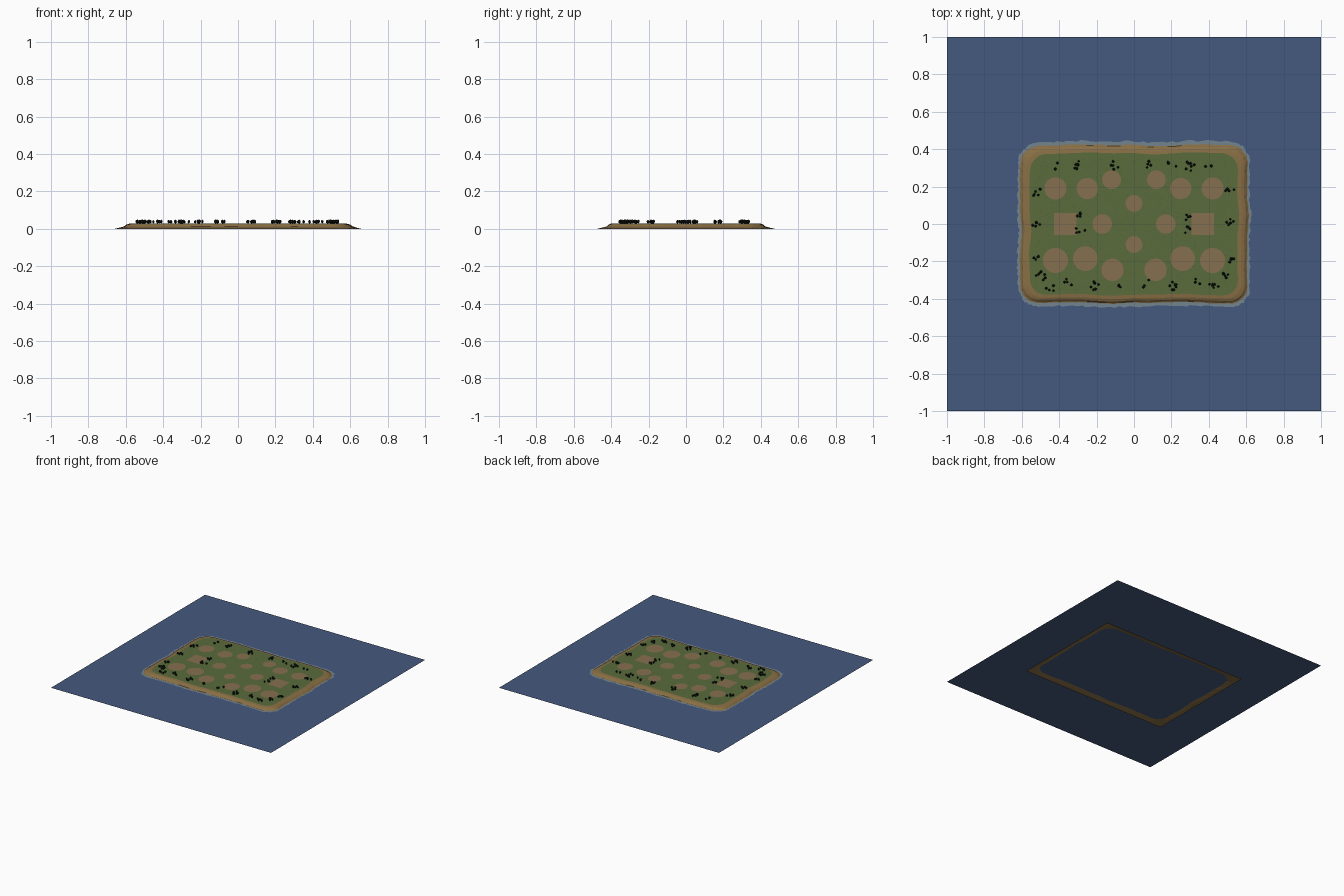
import bpy, bmesh, math, random
from mathutils import Matrix

if "Cube" in bpy.data.objects:
    bpy.data.objects.remove(bpy.data.objects["Cube"])

random.seed(7)
WATER_Z, TOP_Z = 0.011, 0.030


def material(name, rgb):
    m = bpy.data.materials.new(name)
    m.diffuse_color = (*rgb, 1)
    m.use_nodes = True
    m.node_tree.nodes["Principled BSDF"].inputs["Base Color"].default_value = m.diffuse_color
    return m


SEA = material("sea_blue", (0.06, 0.10, 0.21))
FOAM = material("foam_grey", (0.17, 0.23, 0.28))
SAND = material("sand_brown", (0.25, 0.16, 0.06))
GRASS = material("grass_green", (0.10, 0.15, 0.045))
TUFT = material("tuft_green", (0.075, 0.115, 0.035))
DIRT = material("dirt_tan", (0.24, 0.16, 0.08))
BUSH = material("bush_dark", (0.008, 0.012, 0.008))


def make(name, bm, *mats):
    me = bpy.data.meshes.new(name)
    bm.to_mesh(me)
    bm.free()
    for m in mats:
        me.materials.append(m)
    ob = bpy.data.objects.new(name, me)
    bpy.context.collection.objects.link(ob)
    return ob


def rounded_rect(hx, hy, r, wob=0.0, jag=0.0, arc=10, side=28):
    """Rounded rectangle outline with a gentle wave and a random ragged edge."""
    pts = []
    corners = [(1, 1), (-1, 1), (-1, -1), (1, -1)]
    arcs = []
    for k, (sx, sy) in enumerate(corners):
        cx, cy = sx * (hx - r), sy * (hy - r)
        arcs.append([(cx + r * math.cos((k + i / arc) * math.pi / 2),
                      cy + r * math.sin((k + i / arc) * math.pi / 2))
                     for i in range(arc + 1)])
    for k in range(4):
        pts += arcs[k]
        a, b = arcs[k][-1], arcs[(k + 1) % 4][0]
        pts += [(a[0] + (b[0] - a[0]) * i / side, a[1] + (b[1] - a[1]) * i / side)
                for i in range(1, side)]
    out = []
    for x, y in pts:
        t = math.atan2(y / hy, x / hx)
        d = wob * (math.sin(7 * t + 1) + 0.6 * math.sin(13 * t)) + random.uniform(-jag, jag)
        l = math.hypot(x, y)
        out.append((x * (1 + d / l), y * (1 + d / l)))
    return out


def bridge(bm, a, b):
    n = len(a)
    return [bm.faces.new((a[i], a[(i + 1) % n], b[(i + 1) % n], b[i])) for i in range(n)]


# sea sheet
bm = bmesh.new()
bmesh.ops.create_grid(bm, x_segments=1, y_segments=1, size=1,
                      matrix=Matrix.Translation((0, 0, WATER_Z)))
make("sea", bm, SEA)

# island: rectangular submerged skirt rising to a rounded sandy bank and grass top
bm = bmesh.new()
profile = [(0.660, 0.475, 0.002, 0.000, 0.000, 0.000),
           (0.635, 0.450, 0.080, 0.005, 0.003, 0.002),
           (0.605, 0.418, 0.100, 0.013, 0.004, 0.003),
           (0.592, 0.408, 0.095, 0.023, 0.004, 0.001),
           (0.575, 0.396, 0.090, 0.028, 0.004, 0.000),
           (0.556, 0.378, 0.085, TOP_Z, 0.004, 0.001)]
rings = [[bm.verts.new((x, y, z)) for x, y in rounded_rect(hx, hy, r, w, j)]
         for hx, hy, r, z, w, j in profile]
for a, b in zip(rings, rings[1:]):
    bridge(bm, a, b)
bm.faces.new(rings[-1]).material_index = 1
make("island", bm, SAND, GRASS)

# foam band floating around the shore, ragged outside
bm = bmesh.new()
outer, inner = [[bm.verts.new((x, y, WATER_Z + 0.001)) for x, y in
                 rounded_rect(hx, hy, r, w, j, 16, 40)]
                for hx, hy, r, w, j in [(0.620, 0.441, 0.11, 0.004, 0.006),
                                        (0.590, 0.408, 0.10, 0.004, 0.0)]]
bridge(bm, outer, inner)
make("shore_foam", bm, FOAM)

# dirt clearings: round and square pads on the grass
bm = bmesh.new()
discs = [(0.42, 0.19, 0.059), (0.25, 0.19, 0.057), (0.12, 0.237, 0.050), (0.17, 0, 0.052),
         (0.42, -0.195, 0.067), (0.26, -0.185, 0.066), (0.115, -0.245, 0.060)]
pads = [(s * x, y, r) for x, y, r in discs for s in (-1, 1)] + [(0, 0.11, 0.045), (0, -0.11, 0.045)]
for x, y, r in pads:
    bmesh.ops.create_circle(bm, cap_ends=True, segments=32, radius=r,
                            matrix=Matrix.Translation((x, y, TOP_Z + 0.0012)))
for s in (-1, 1):
    bmesh.ops.create_grid(bm, x_segments=1, y_segments=1, size=0.06,
                          matrix=Matrix.Translation((s * 0.368, 0, TOP_Z + 0.0012)))
make("dirt_clearings", bm, DIRT)

# grass flecks lying on the lawn, below the clearings
bm = bmesh.new()
for _ in range(2200):
    x, y = random.uniform(-0.53, 0.53), random.uniform(-0.36, 0.36)
    if abs(x) > 0.5 and abs(y) > 0.33:
        continue
    t, l = random.uniform(0, 6.28), random.uniform(0.004, 0.009)
    c, s = math.cos(t), math.sin(t)
    f = bm.faces.new([bm.verts.new((x + u * c - v * s, y + u * s + v * c, TOP_Z + 0.0006))
                      for u, v in [(0, -0.0015), (l, 0), (0, 0.0015)]])
make("grass_flecks", bm, TUFT)

# clusters of small dark bushes: (x, y, count)
spots = [(-0.52, 0.17, 5), (0.515, 0.18, 5), (-0.30, 0.31, 7), (0.30, 0.31, 7), (-0.11, 0.31, 6),
         (0.075, 0.312, 6), (0.20, 0.32, 3), (0.40, 0.31, 2), (-0.40, 0.31, 2), (-0.52, 0.0, 6),
         (0.515, 0.0, 6), (-0.285, 0.035, 4), (0.285, 0.035, 4), (-0.285, -0.03, 4),
         (0.285, -0.03, 4), (-0.51, -0.18, 4), (0.51, -0.19, 5), (-0.50, -0.28, 7),
         (-0.45, -0.345, 4), (-0.35, -0.31, 4), (-0.215, -0.33, 7), (-0.08, -0.32, 3),
         (0.07, -0.32, 3), (0.205, -0.33, 7), (0.34, -0.31, 3), (0.43, -0.33, 6), (0.49, -0.28, 6)]
bm = bmesh.new()
for x, y, n in spots:
    for _ in range(n):
        a, d = random.uniform(0, 6.28), random.uniform(0.004, 0.027)
        r = random.uniform(0.006, 0.0085)
        h = random.uniform(0.009, 0.0115)
        bmesh.ops.create_icosphere(
            bm, subdivisions=1, radius=1,
            matrix=Matrix.Translation((x + d * math.cos(a), y + d * math.sin(a), TOP_Z + h * 0.85))
            @ Matrix.Rotation(a, 4, 'Z') @ Matrix.Diagonal((r, r, h, 1)))
make("bushes", bm, BUSH)
